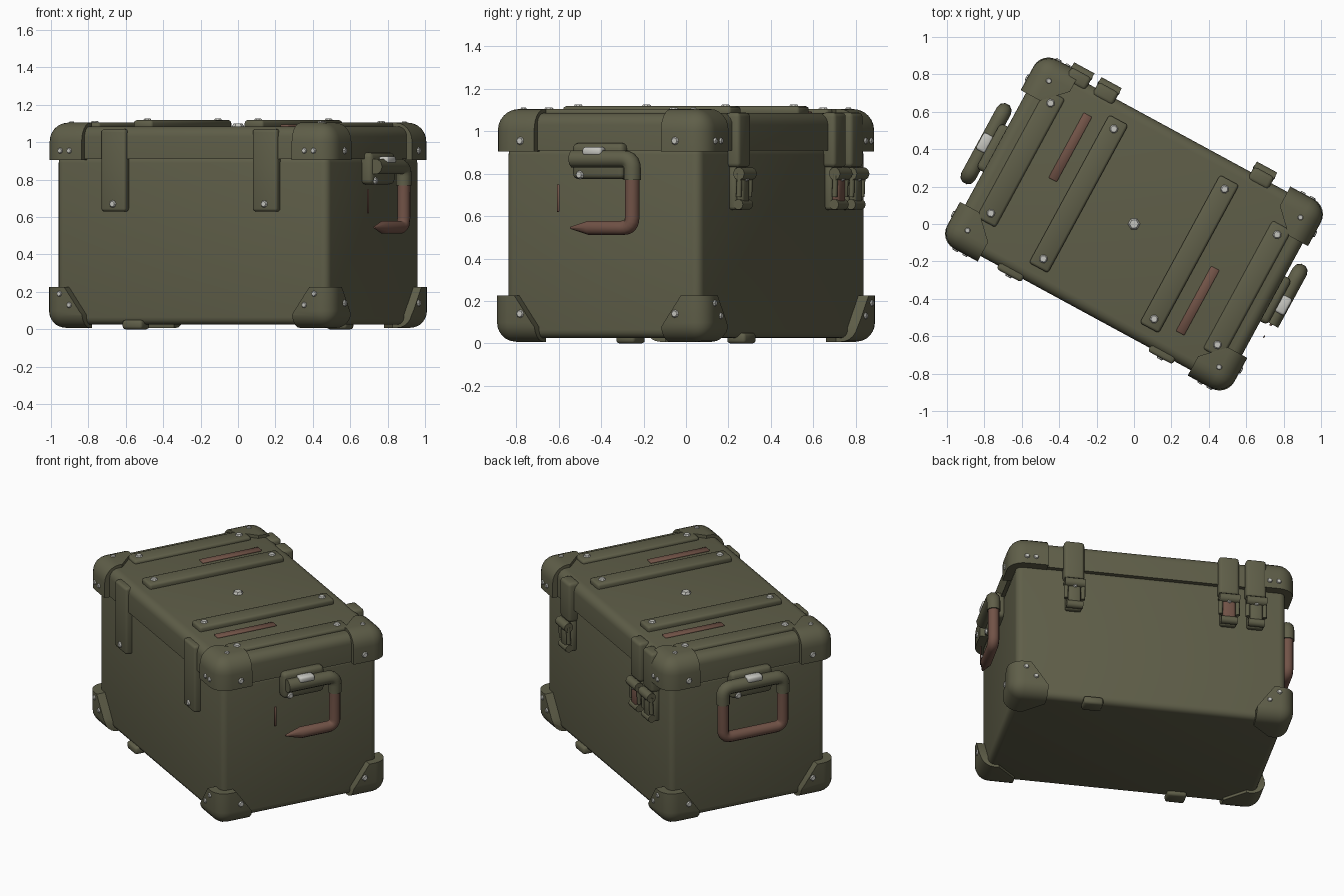
import bpy, bmesh, math
from mathutils import Matrix, Vector

if "Cube" in bpy.data.objects:
    bpy.data.objects.remove(bpy.data.objects["Cube"])

TURN = Matrix.Rotation(math.radians(-28.5), 4, 'Z')   # whole case is turned on the ground


def material(name, rgb):
    m = bpy.data.materials.new(name)
    m.diffuse_color = (*rgb, 1)
    m.use_nodes = True
    m.node_tree.nodes["Principled BSDF"].inputs["Base Color"].default_value = m.diffuse_color
    return m


OLIVE = material("olive paint", (0.115, 0.113, 0.066))
BROWN = material("worn leather brown", (0.165, 0.085, 0.062))
STEEL = material("bare steel", (0.56, 0.56, 0.52))


def place(mesh, name, mat, angle=35):
    mesh.transform(TURN)
    mesh.materials.clear()
    mesh.materials.append(mat)
    mesh.shade_smooth()
    mesh.set_sharp_from_angle(angle=math.radians(angle))
    ob = bpy.data.objects.new(name, mesh)
    bpy.context.collection.objects.link(ob)
    return ob


def finish(bm, name, mat, angle=35):
    bmesh.ops.recalc_face_normals(bm, faces=bm.faces)
    mesh = bpy.data.meshes.new(name)
    bm.to_mesh(mesh)
    bm.free()
    return place(mesh, name, mat, angle)


def new_box(lo, hi):
    bm = bmesh.new()
    bmesh.ops.create_cube(bm, size=1)
    for v in bm.verts:
        v.co = Vector([(a + b) / 2 + c * (b - a) for a, b, c in zip(lo, hi, v.co)])
    return bm


def box(name, lo, hi, mat=OLIVE, r=0.012, seg=2):
    bm = new_box(lo, hi)
    bmesh.ops.bevel(bm, geom=bm.edges[:], offset=r, segments=seg, profile=0.5, affect='EDGES')
    return finish(bm, name, mat, 50)


def rivet(name, p, normal, r=0.022, h=0.012, sides=8):
    bm = bmesh.new()
    bmesh.ops.create_cone(bm, cap_ends=True, segments=sides, radius1=r, radius2=r * 0.65, depth=h)
    q = Vector((0, 0, 1)).rotation_difference(Vector(normal))
    bm.transform(Matrix.Translation(p) @ q.to_matrix().to_4x4())
    finish(bm, name, STEEL)


def tube(name, pts, r, mat, fillet=0.05, taper=None):
    # rounded path swept with a round section
    pts = [Vector(p) for p in pts]
    path = [pts[0]]
    for a, b, c in zip(pts, pts[1:], pts[2:]):
        p, q = b + (a - b).normalized() * fillet, b + (c - b).normalized() * fillet
        for i in range(6):
            t = i / 5
            path.append(p * (1 - t) ** 2 + b * 2 * t * (1 - t) + q * t * t)
    path.append(pts[-1])
    if taper:
        path.insert(-1, path[-1] + (path[-2] - path[-1]).normalized() * taper)
    cu = bpy.data.curves.new(name, 'CURVE')
    cu.dimensions = '3D'
    cu.bevel_depth, cu.bevel_resolution, cu.use_fill_caps = r, 3, True
    sp = cu.splines.new('POLY')
    sp.points.add(len(path) - 1)
    for s, p in zip(sp.points, path):
        s.co = (*p, 1)
    if taper:
        sp.points[-1].radius = 0.15
    tmp = bpy.data.objects.new(name, cu)
    mesh = bpy.data.meshes.new_from_object(tmp)
    bpy.data.objects.remove(tmp)
    bpy.data.curves.remove(cu)
    place(mesh, name, mat, 50)


def corner_cap(name, sx, sy, z_out, z_in, cut_sides):
    # padded corner: outer edges rounded, far corners cut off diagonally
    U, V, L = 0.874, 0.575, 0.235
    h, up = abs(z_out - z_in), (1 if z_out > z_in else -1)
    bm = new_box((-L, -L, -h), (0, 0, 0))
    bm.verts.ensure_lookup_table()
    tip = max(bm.verts, key=lambda v: sum(v.co))
    bmesh.ops.bevel(bm, geom=list(tip.link_edges), offset=0.1 if up > 0 else 0.09,
                    segments=6, profile=0.5, affect='EDGES')
    cuts = [((-L, -L * 0.5, 0), (-1, -1, 0))]
    if cut_sides:
        cuts += [((-L * 0.55, 0, -h), (-1.4, 0, -1)), ((0, -L * 0.55, -h), (0, -1.4, -1))]
    for co, no in cuts:
        g = bmesh.ops.bisect_plane(bm, geom=bm.verts[:] + bm.edges[:] + bm.faces[:], dist=1e-5,
                                   plane_co=co, plane_no=no, clear_outer=True)
        bmesh.ops.holes_fill(bm, edges=[e for e in g['geom_cut'] if isinstance(e, bmesh.types.BMEdge)])
    for v in bm.verts:
        v.co = Vector((sx * (U + v.co.x), sy * (V + v.co.y), z_out + up * v.co.z))
    finish(bm, name, OLIVE, 40)


# body and lid
body = new_box((-0.825, -0.52, 0.025), (0.825, 0.52, 0.93))
bmesh.ops.bevel(body, geom=body.edges[:], offset=0.04, segments=4, profile=0.5, affect='EDGES')
finish(body, "case_body", OLIVE, 50)
lid = new_box((-0.842, -0.542, 0.91), (0.842, 0.542, 1.085))
bmesh.ops.bevel(lid, geom=[e for e in lid.edges if max(v.co.z for v in e.verts) > 1],
                offset=0.055, segments=5, profile=0.5, affect='EDGES')
finish(lid, "lid", OLIVE, 50)

# corner caps and their rivets
for sx in (-1, 1):
    for sy in (-1, 1):
        corner_cap("lid_corner", sx, sy, 1.105, 0.905, False)
        corner_cap("base_corner", sx, sy, 0.008, 0.225, True)
        for x, z in ((0.715, 0.955), (0.77, 0.955), (0.715, 0.13), (0.775, 0.19)):
            rivet("corner_rivet", (sx * x, sy * 0.577, z), (0, sy, 0), 0.018)
        for z in (0.955, 0.14):
            rivet("corner_rivet", (sx * 0.876, sy * 0.415, z), (sx, 0, 0))
        rivet("corner_rivet", (sx * 0.765, sy * 0.455, 1.106), (0, 0, 1), 0.018)

# raised slats, worn strips and centre stud on the lid
for s in (-1, 1):
    for x, a, b, z in ((0.70, -0.41, 0.37, 1.105), (0.337, -0.45, 0.45, 1.118)):
        y0, y1 = sorted((s * a, s * b))
        box("lid_slat", (s * x - 0.058, y0, 1.07), (s * x + 0.058, y1, z), r=0.014)
        for y in (y0 + 0.055, y1 - 0.055):
            rivet("slat_rivet", (s * x, y, z + 0.002), (0, 0, 1), 0.026)
    y0, y1 = sorted((0, -s * 0.395))
    box("worn_strip", (s * 0.495 - 0.025, y0, 1.08), (s * 0.495 + 0.025, y1, 1.094), BROWN, 0.004, 1)
rivet("centre_stud", (0, 0, 1.09), (0, 0, 1), 0.036, 0.02, 6)

# hinge straps on the front
for x in (-0.457, 0.464):
    box("hinge_strap", (x - 0.075, -0.562, 0.63), (x + 0.075, -0.50, 1.07), r=0.016, seg=3)
    rivet("strap_rivet", (x, -0.565, 0.67), (0, -1, 0))

# latches on the back
for x in (-0.632, -0.466, 0.48):
    box("latch_strap", (x - 0.062, 0.50, 0.83), (x + 0.062, 0.578, 1.088), r=0.02, seg=3)
    box("latch_plate", (x - 0.05, 0.51, 0.63), (x + 0.05, 0.555, 0.85), r=0.014)
    box("latch_lever", (x - 0.038, 0.54, 0.66), (x + 0.038, 0.585, 0.80),
        BROWN if x == -0.466 else OLIVE, r=0.014)
    tube("latch_roller", [(x - 0.062, 0.577, 0.80), (x + 0.062, 0.577, 0.80)], 0.03, OLIVE)
    tube("latch_hook", [(x - 0.05, 0.568, 0.655), (x + 0.05, 0.568, 0.655)], 0.025, OLIVE)
    for s in (-1, 1):
        tube("latch_link", [(x + s * 0.052, 0.577, 0.80), (x + s * 0.052, 0.572, 0.69)], 0.013, OLIVE)
    rivet("latch_rivet", (x, 0.588, 0.78), (0, 1, 0), 0.018)

# carrying handles on both ends; the right one is broken
for s in (-1, 1):
    def p(y, z, x=0.90):
        return (s * x, s * y, z)
    x0, x1 = sorted((s * 0.81, s * 0.885))
    y0, y1 = sorted((s * -0.135, s * 0.14))
    box("handle_bracket", (x0, y0, 0.775), (x1, y1, 0.945), r=0.025, seg=3)
    rivet("bracket_rivet", p(-0.09, 0.795, 0.888), (s, 0, 0))
    px0, px1 = sorted((s * 0.88, s * 0.938))
    box("handle_clasp", (px0, -0.05, 0.885), (px1, 0.05, 0.925), STEEL, 0.012)
    left = -0.13 if s > 0 else -0.2
    if s > 0:
        tube("handle_elbow", [p(-0.12, 0.87), p(0.2, 0.87), p(0.2, 0.77)], 0.042, OLIVE)
        tube("broken_handle", [p(0.2, 0.79), p(0.2, 0.545), p(-0.13, 0.545)], 0.035, BROWN, 0.05, 0.1)
        box("handle_scrap", (0.895, -0.205, 0.62), (0.902, -0.19, 0.75), BROWN, 0.003, 1)
    else:
        tube("handle_elbow", [p(-0.2, 0.77), p(-0.2, 0.87), p(0.2, 0.87), p(0.2, 0.77)], 0.042, OLIVE)
        tube("carry_handle", [p(-0.2, 0.79), p(-0.2, 0.545), p(0.2, 0.545), p(0.2, 0.79)], 0.035, BROWN)

# small feet under the long edges
for s in (-1, 1):
    box("foot", (s * 0.355 - 0.06, s * 0.49 - 0.05, 0.0), (s * 0.355 + 0.06, s * 0.49 + 0.05, 0.05), r=0.015)
